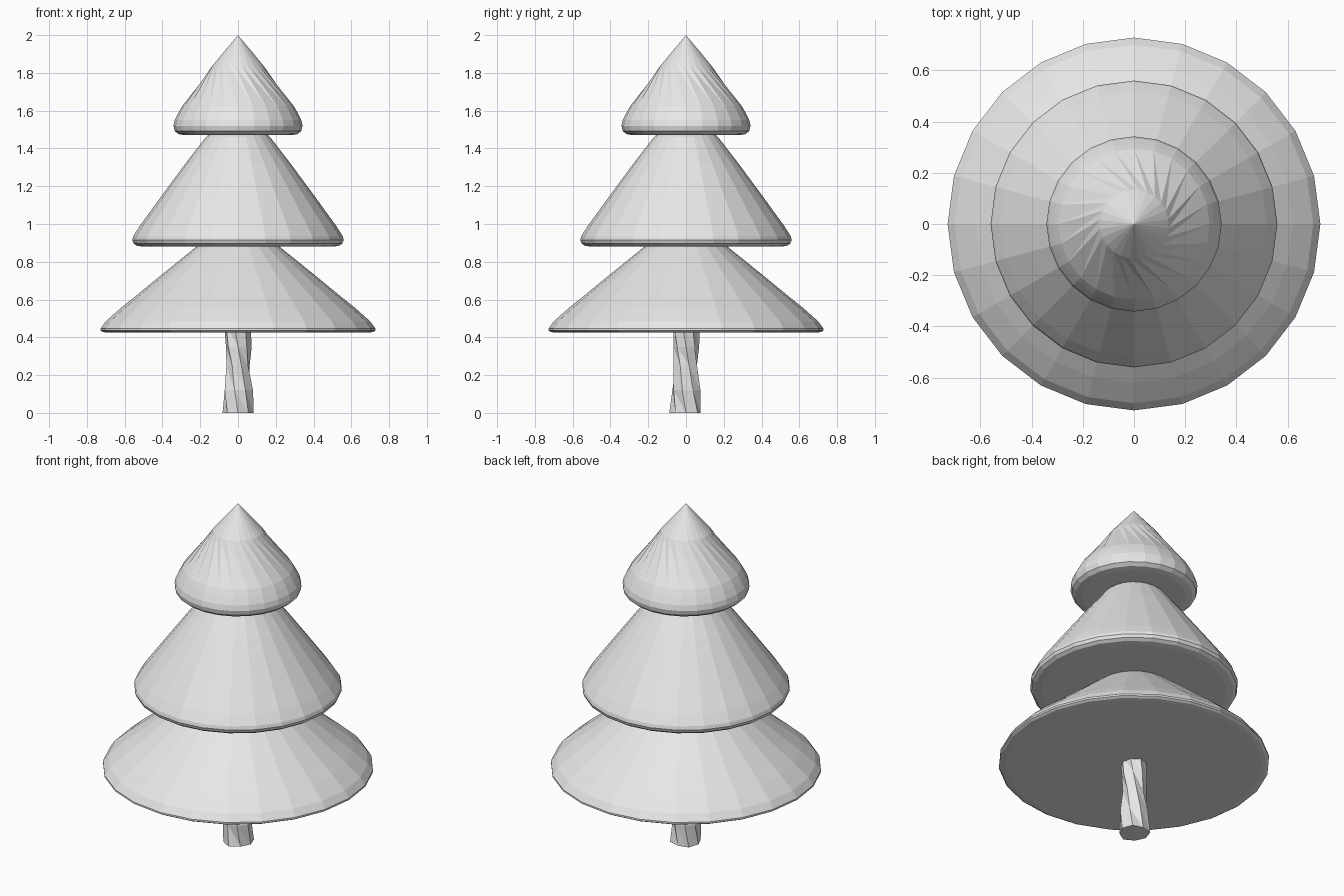
import bpy
from math import sin, cos, radians, tau

cube = bpy.data.objects.get("Cube")
if cube:
    bpy.data.objects.remove(cube)

grey = bpy.data.materials.new("plain grey")
grey.use_nodes = True
grey.diffuse_color = (0.8, 0.8, 0.8, 1)
grey.node_tree.nodes["Principled BSDF"].inputs["Base Color"].default_value = (0.8, 0.8, 0.8, 1)


def lathe(name, rings, sides, apex=None, wobble=0.0):
    """Stack rings of (radius, height, twist in degrees); twisted bands become triangles."""
    verts, faces = [], []
    for k, (r, z, twist) in enumerate(rings):
        for i in range(sides):
            a = tau * i / sides + radians(twist)
            rr = r * (1 + wobble * sin(2.4 * i + 1.9 * k))
            verts.append((rr * cos(a), rr * sin(a), z))
    for k in range(len(rings) - 1):
        twisted = rings[k][2] != rings[k + 1][2]
        for i in range(sides):
            j = (i + 1) % sides
            a, b = k * sides + i, k * sides + j
            c, d = b + sides, a + sides
            faces += [(a, b, d), (b, c, d)] if twisted else [(a, b, c, d)]
    faces.append(tuple(reversed(range(sides))))
    top = range((len(rings) - 1) * sides, len(rings) * sides)
    if apex is None:
        faces.append(tuple(top))
    else:
        verts.append((0, 0, apex))
        faces += [(top[i], top[(i + 1) % sides], len(verts) - 1) for i in range(sides)]
    mesh = bpy.data.meshes.new(name)
    mesh.from_pydata(verts, [], faces)
    mesh.materials.append(grey)
    obj = bpy.data.objects.new(name, mesh)
    bpy.context.collection.objects.link(obj)
    return obj


def straight(points):
    return [(r, z, 0) for r, z in points]


# Crooked trunk with twisted facets
lathe("trunk", [(0.083, 0.0, 0), (0.077, 0.12, -14), (0.064, 0.25, -30),
                (0.068, 0.35, -45), (0.072, 0.46, -60)], 8, wobble=0.07)

# Wide, flared lowest tier
lathe("lower_branches", straight([
    (0.69, 0.425), (0.715, 0.428), (0.728, 0.436), (0.728, 0.446), (0.70, 0.485),
    (0.62, 0.556), (0.54, 0.62), (0.40, 0.735), (0.22, 0.88)]), 24, apex=1.02)

# Middle tier with a rounded rim
lathe("middle_branches", straight([
    (0.50, 0.88), (0.535, 0.885), (0.553, 0.897), (0.56, 0.915), (0.555, 0.935),
    (0.52, 0.99), (0.40, 1.155), (0.28, 1.318), (0.17, 1.46)]), 24, apex=1.6)

# Top tier with a swirl below its tip
lathe("top_branches", straight([
    (0.28, 1.47), (0.315, 1.476), (0.335, 1.492), (0.342, 1.52), (0.335, 1.55),
    (0.315, 1.59), (0.295, 1.625)]) + [(0.135, 1.84, -22)], 24, apex=2.0)
